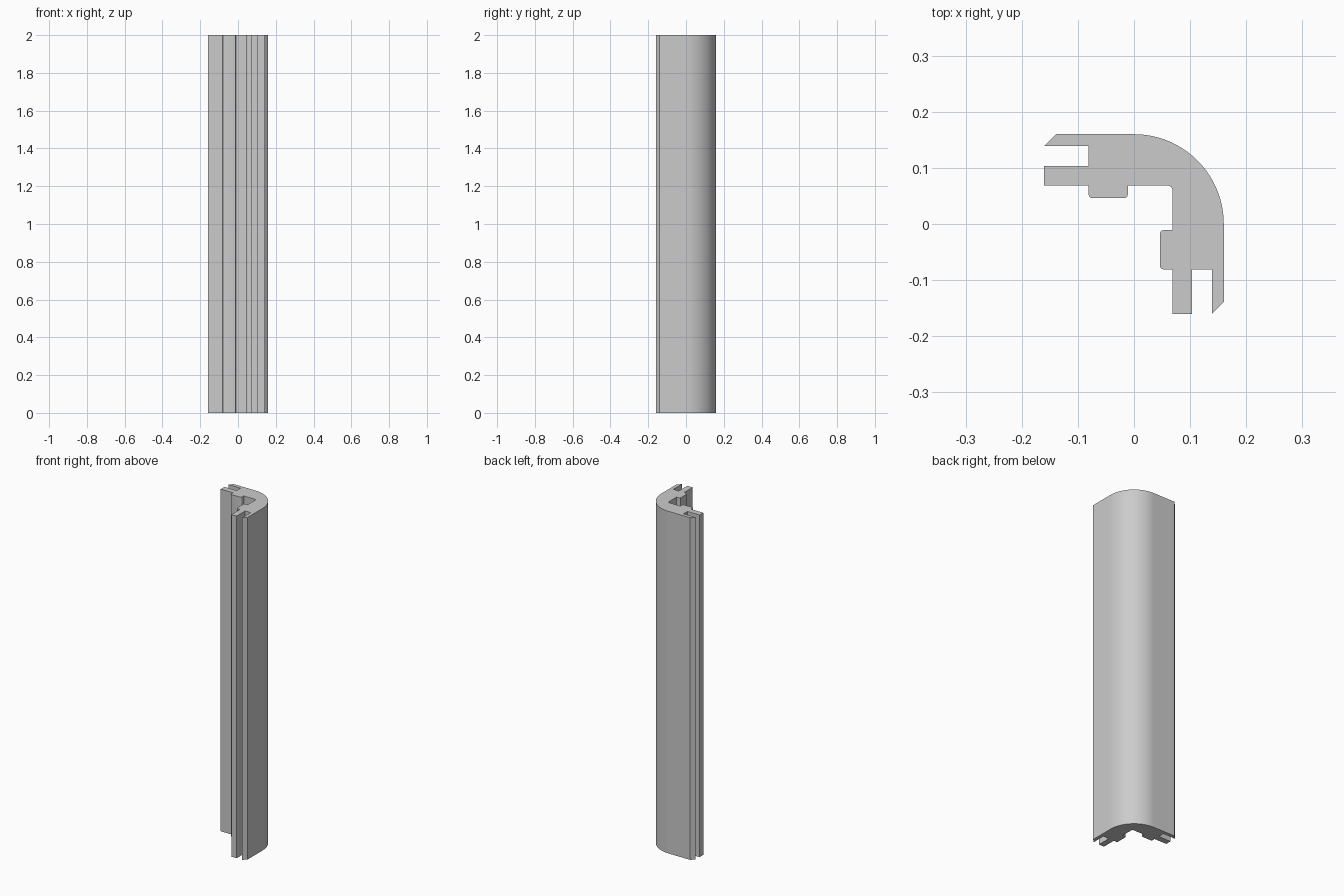
import bpy
import bmesh
from math import sin, cos, pi, radians

HEIGHT = 2.0
RADIUS = 0.16

cube = bpy.data.objects.get("Cube")
if cube:
    bpy.data.objects.remove(cube, do_unlink=True)


def arc(cx, cy, r, start, end, steps):
    """Points along a circular arc, angles in degrees."""
    angles = [radians(start + (end - start) * i / steps) for i in range(steps + 1)]
    return [(cx + r * cos(a), cy + r * sin(a)) for a in angles]


def mirror(points):
    """Reflect a path across the diagonal of the corner, keeping the winding."""
    return [(y, x) for x, y in reversed(points)]


# One arm: bevelled outer lip, slot, inner tongue and locating pad
arm = [(-0.139, 0.16), (-0.16, 0.139), (-0.081, 0.139), (-0.081, 0.103),
       (-0.16, 0.103), (-0.16, 0.069), (-0.081, 0.069)]
arm += arc(-0.074, 0.053, 0.007, 180, 270, 3)
arm += arc(-0.018, 0.053, 0.007, 270, 360, 3)
arm += [(-0.011, 0.069)]

# Whole cross-section: outer curve, arm, inner fillet, mirrored arm
outer_curve = arc(0, 0, RADIUS, 0, 90, 32)
inner_fillet = arc(0.059, 0.059, 0.01, 90, 0, 6)
profile = outer_curve + arm + inner_fillet + mirror(arm)

# Extrude the cross-section upwards
bm = bmesh.new()
base = bm.faces.new([bm.verts.new((x, y, 0)) for x, y in profile])
top = bmesh.ops.extrude_face_region(bm, geom=[base], use_keep_orig=True)["geom"]
bmesh.ops.translate(bm, vec=(0, 0, HEIGHT),
                    verts=[v for v in top if isinstance(v, bmesh.types.BMVert)])
bmesh.ops.recalc_face_normals(bm, faces=bm.faces)
mesh = bpy.data.meshes.new("corner_profile")
bm.to_mesh(mesh)
bm.free()

post = bpy.data.objects.new("corner_profile", mesh)
bpy.context.collection.objects.link(post)

# Plain grey finish
grey = bpy.data.materials.new("light_grey")
grey.use_nodes = True
colour = (0.6, 0.6, 0.6, 1)
grey.diffuse_color = colour
grey.node_tree.nodes["Principled BSDF"].inputs["Base Color"].default_value = colour
mesh.materials.append(grey)

# Smooth curve, crisp edges
bpy.ops.object.select_all(action="DESELECT")
post.select_set(True)
bpy.context.view_layer.objects.active = post
bpy.ops.object.shade_smooth_by_angle(angle=radians(25))
